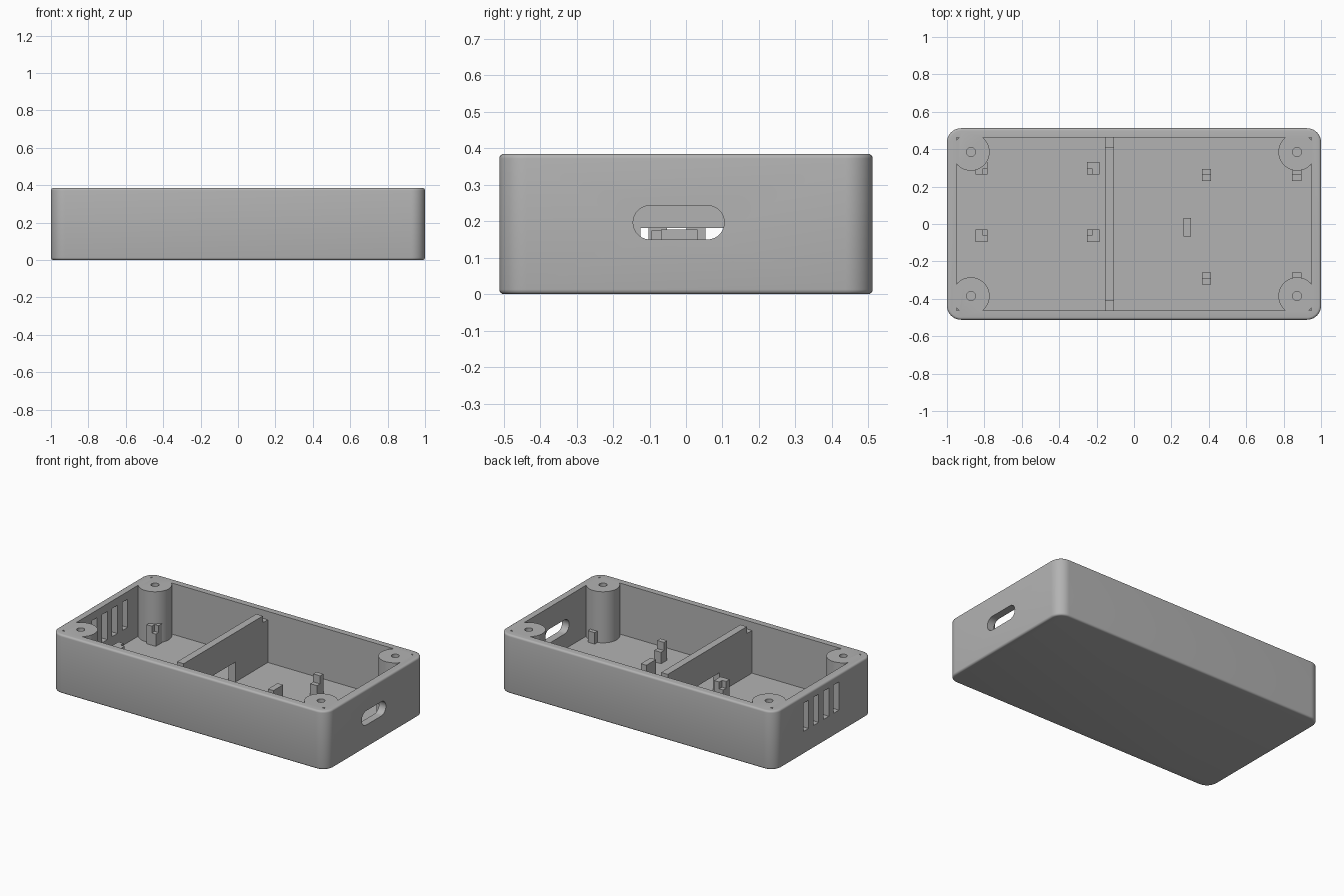
import bpy
import bmesh
from mathutils import Vector

if "Cube" in bpy.data.objects:
    bpy.data.objects.remove(bpy.data.objects["Cube"], do_unlink=True)

grey = bpy.data.materials.new("plain grey plastic")
grey.use_nodes = True
colour = (0.45, 0.45, 0.45, 1)
grey.diffuse_color = colour
grey.node_tree.nodes["Principled BSDF"].inputs["Base Color"].default_value = colour

HEIGHT, FLOOR, WALL = 0.385, 0.05, 0.05
HALF_X, HALF_Y = 1.0, 0.512
SINK = FLOOR - 0.01


def finish(name, bm):
    mesh = bpy.data.meshes.new(name)
    bm.to_mesh(mesh)
    bm.free()
    mesh.materials.append(grey)
    obj = bpy.data.objects.new(name, mesh)
    bpy.context.collection.objects.link(obj)
    return obj


def box_bm(low, high):
    low, high = Vector(low), Vector(high)
    bm = bmesh.new()
    bmesh.ops.create_cube(bm, size=1)
    for v in bm.verts:
        v.co = (low + high) / 2 + v.co * (high - low)
    return bm


def box(name, low, high):
    return finish(name, box_bm(low, high))


def rod(name, x, y, radius, low, high, sides):
    bm = bmesh.new()
    bmesh.ops.create_cone(bm, cap_ends=True, segments=sides, radius1=radius,
                          radius2=radius, depth=high - low)
    bmesh.ops.translate(bm, vec=(x, y, (low + high) / 2), verts=bm.verts)
    return finish(name, bm)


def cut(target, cutter):
    cutter.hide_render = True
    mod = target.modifiers.new("cut", "BOOLEAN")
    mod.operation, mod.solver, mod.object = "DIFFERENCE", "EXACT", cutter
    bpy.context.view_layer.objects.active = target
    bpy.ops.object.modifier_apply(modifier=mod.name)
    bpy.data.objects.remove(cutter, do_unlink=True)


def bevel(bm, edges, width, segments):
    bmesh.ops.bevel(bm, geom=edges, offset=width, offset_type="OFFSET",
                    segments=segments, profile=0.5, affect="EDGES")


def upright(edge):
    a, b = edge.verts
    return abs(a.co.z - b.co.z) > 0.1


# Outer shell: rounded corners, then softened top and bottom rims
bm = box_bm((-HALF_X, -HALF_Y, 0), (HALF_X, HALF_Y, HEIGHT))
bevel(bm, [e for e in bm.edges if upright(e)], 0.075, 12)
rims = [e for e in bm.edges
        if abs(e.verts[0].co.z - e.verts[1].co.z) < 0.001]
bevel(bm, rims, 0.013, 4)
case = finish("case_body", bm)

# Cavity that leaves the screw posts standing in the corners
cavity = box("cavity_cutter", (WALL - HALF_X, WALL - HALF_Y, FLOOR),
             (HALF_X - WALL, HALF_Y - WALL, 0.6))
corners = [(sx * 0.872, sy * 0.385) for sx in (-1, 1) for sy in (-1, 1)]
for x, y in corners:
    cut(cavity, rod("post_cutter", x, y, 0.1, -0.1, 0.8, 64))
cut(case, cavity)
for x, y in corners:
    cut(case, rod("screw_hole_cutter", x, y, 0.024, 0.1, 0.5, 24))

# Rounded port opening in one end wall
bm = box_bm((0.9, -0.145, 0.15), (1.1, 0.105, 0.243))
along = [e for e in bm.edges if abs(e.verts[0].co.x - e.verts[1].co.x) > 0.1]
bevel(bm, along, 0.0464, 10)
cut(case, finish("port_cutter", bm))

# Four vent slits in the other end wall
for i in range(4):
    y = -0.13 + i * 0.105
    cut(case, box("vent_cutter", (-1.1, y - 0.027, 0.15),
                  (-0.9, y + 0.027, 0.335)))

bpy.ops.object.select_all(action="DESELECT")
case.select_set(True)
bpy.context.view_layer.objects.active = case
bpy.ops.object.shade_smooth_by_angle()

# Dividing wall with lowered ends and a cable opening at the floor
divider = box("divider", (-0.155, -0.47, SINK), (-0.107, 0.47, 0.375))
for side in (-1, 1):
    ends = sorted((side * 0.41, side * 0.6))
    cut(divider, box("step_cutter", (-0.3, ends[0], 0.33), (0, ends[1], 0.5)))
cut(divider, box("cable_cutter", (-0.3, -0.125, 0), (0, 0.125, 0.181)))

# Corner supports: square pillars with a low ledge on the inner corner
for x, dx in ((-0.815, 1), (-0.217, -1)):
    for y, dy in ((0.298, -1), (-0.062, 1)):
        pillar = box("board_corner_support", (x - 0.033, y - 0.033, SINK),
                     (x + 0.033, y + 0.033, 0.175))
        xs = sorted((x + dx * 0.004, x + dx * 0.1))
        ys = sorted((y + dy * 0.004, y + dy * 0.1))
        cut(pillar, box("ledge_cutter", (xs[0], ys[0], 0.13),
                        (xs[1], ys[1], 0.3)))

# Edge supports: low inner ledge with a taller outer stop
for x in (0.388, 0.87):
    for y, side in ((0.261, 1), (-0.291, -1)):
        for name, reach, top in (("board_ledge", -0.031, 0.125),
                                 ("board_stop", 0.033, 0.178)):
            ys = sorted((y, y + side * reach))
            box(name, (x - 0.025, ys[0], SINK), (x + 0.025, ys[1], top))

# Single stop block behind the board
box("board_end_stop", (0.265, -0.068, SINK), (0.305, 0.032, 0.178))
